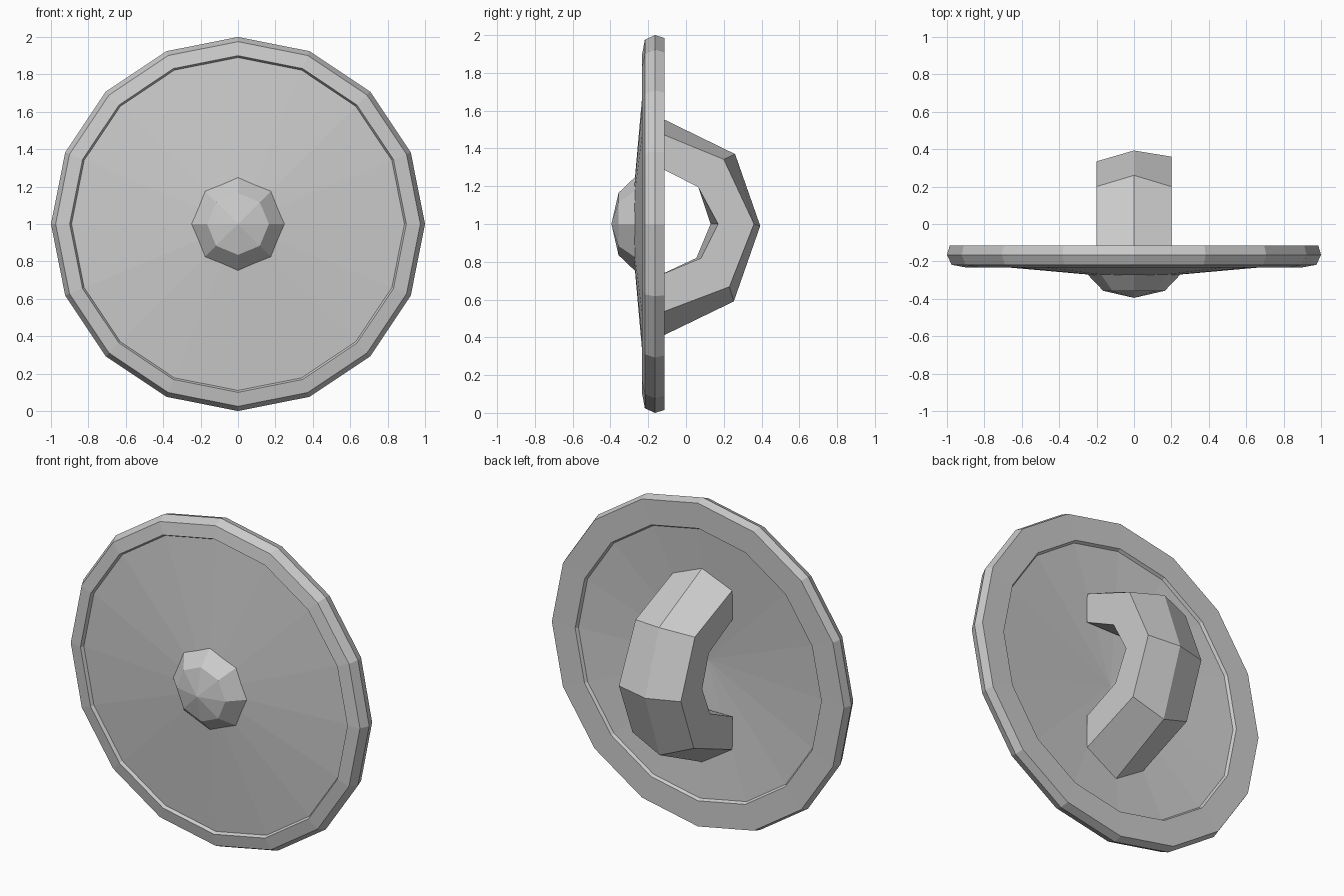
import bpy
from math import sin, cos, tau

if "Cube" in bpy.data.objects:
    bpy.data.objects.remove(bpy.data.objects["Cube"])


def add_mesh(name, verts, faces):
    mesh = bpy.data.meshes.new(name)
    mesh.from_pydata(verts, [], faces)
    obj = bpy.data.objects.new(name, mesh)
    bpy.context.collection.objects.link(obj)
    bpy.context.view_layer.objects.active = obj
    bpy.ops.object.mode_set(mode='EDIT')
    bpy.ops.mesh.select_all(action='SELECT')
    bpy.ops.mesh.normals_make_consistent(inside=False)
    bpy.ops.object.mode_set(mode='OBJECT')
    return obj


def revolve(name, front_y, profile, back_y, sides):
    """Closed body of revolution about the y axis at z = 1; profile is (radius, y)."""
    verts = [(r * sin(tau * i / sides), y, 1 + r * cos(tau * i / sides))
             for r, y in profile for i in range(sides)]
    front, back = len(verts), len(verts) + 1
    verts += [(0, front_y, 1), (0, back_y, 1)]
    last = (len(profile) - 1) * sides
    faces = []
    for i in range(sides):
        j = (i + 1) % sides
        faces += [(front, i, j), (back, last + j, last + i)]
        for k in range(0, last, sides):
            faces.append((k + i, k + sides + i, k + sides + j, k + j))
    return add_mesh(name, verts, faces)


# Shield plate with raised rim, domed front and recessed back
revolve("shield_plate", -0.292,
        [(0.89, -0.213), (0.90, -0.232), (0.975, -0.218), (1.0, -0.165),
         (0.985, -0.115), (0.83, -0.118), (0.82, -0.135)], -0.20, 16)

# Faceted central boss
revolve("shield_boss", -0.395, [(0.165, -0.357), (0.248, -0.27)], -0.25, 8)

# Arm grip: a half ring swept from top to bottom, ridged along its outer side
ridge = [(-0.16, 1.575), (0.26, 1.37), (0.393, 0.99), (0.253, 0.59), (-0.16, 0.39)]
edge_r = [(-0.16, 1.49), (0.20, 1.342), (0.36, 1.0), (0.23, 0.668), (-0.16, 0.52)]
edge_l = [(-0.16, 1.49), (0.20, 1.342), (0.335, 1.0), (0.21, 0.668), (-0.16, 0.52)]
inner_r = [(-0.16, 1.31), (0.065, 1.195), (0.17, 1.0), (0.08, 0.82), (-0.16, 0.72)]
inner_l = [(-0.16, 1.31), (0.065, 1.195), (0.13, 1.0), (0.055, 0.82), (-0.16, 0.72)]
loops = [(0, ridge), (0.2, edge_r), (0.2, inner_r), (-0.2, inner_l), (-0.2, edge_l)]
n = len(loops)
verts = [(x, *line[k]) for k in range(5) for x, line in loops]
faces = [(k * n + i, k * n + (i + 1) % n, (k + 1) * n + (i + 1) % n, (k + 1) * n + i)
         for k in range(4) for i in range(n)]
faces += [tuple(range(n)), tuple(range(4 * n, 5 * n))]
add_mesh("arm_grip", verts, faces)
